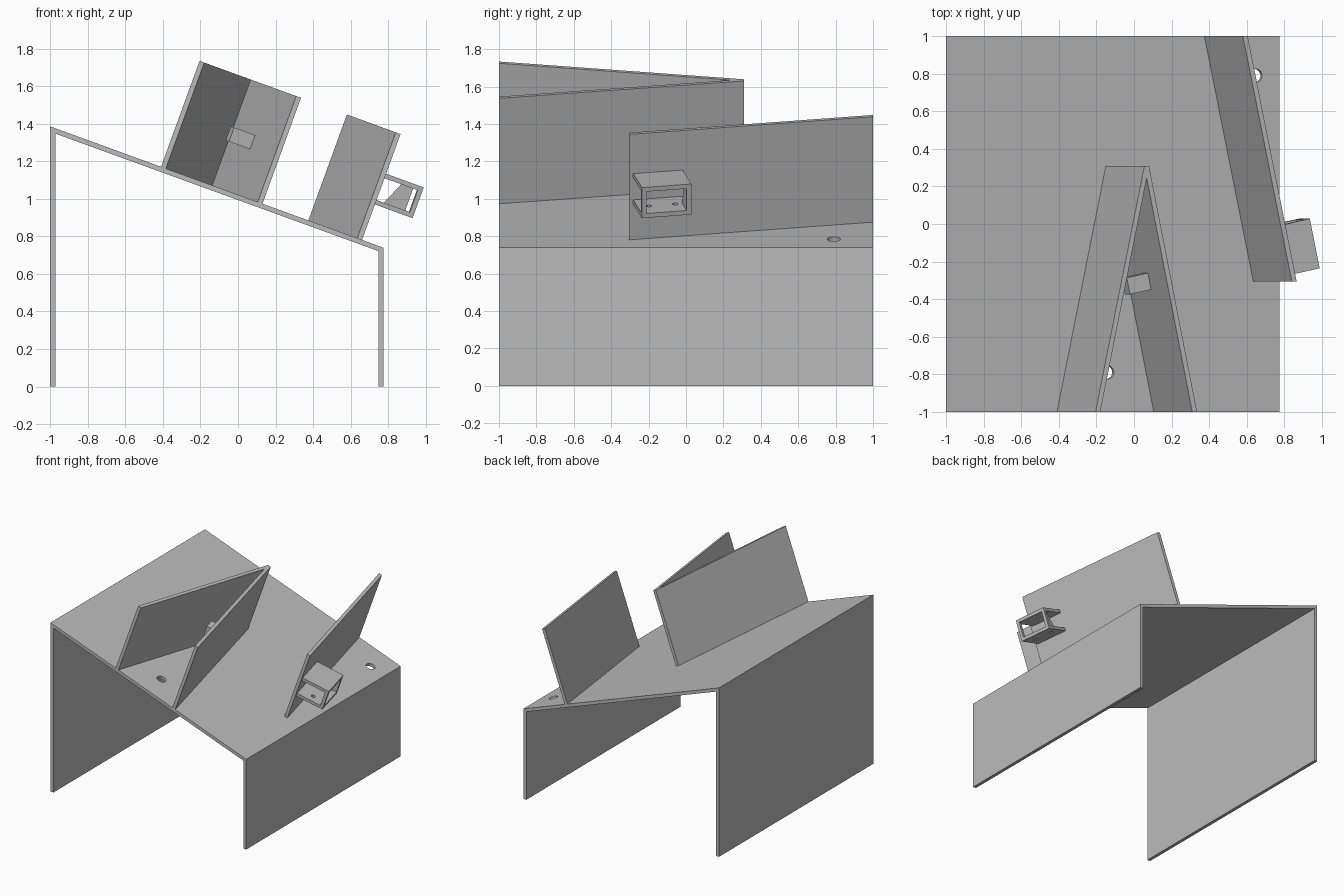
import bpy, bmesh
from math import radians
from mathutils import Matrix, Vector

old = bpy.data.objects.get("Cube")
if old:
    bpy.data.objects.remove(old)

grey = bpy.data.materials.new("plain_grey")
grey.use_nodes = True
grey.diffuse_color = (0.5, 0.5, 0.5, 1)
grey.node_tree.nodes["Principled BSDF"].inputs["Base Color"].default_value = (0.5, 0.5, 0.5, 1)

# Frame of the sloping deck: x down the slope, z square to it
TILT, SPLAY, WALL_H, T = radians(20), radians(12), 0.6, 0.027
deck = Matrix.Translation((-1, 0, 1.385)) @ Matrix.Rotation(TILT, 4, 'Y')


def wall_frame(u, y, n):
    """Frame on a splayed wall: x out of its face, y along it."""
    return deck @ Matrix.Translation((u, y, n)) @ Matrix.Rotation(SPLAY, 4, 'Z')


def finish(name, bm, matrix):
    bm.transform(matrix)
    bmesh.ops.recalc_face_normals(bm, faces=bm.faces)
    mesh = bpy.data.meshes.new(name)
    bm.to_mesh(mesh)
    bm.free()
    mesh.materials.append(grey)
    obj = bpy.data.objects.new(name, mesh)
    bpy.context.collection.objects.link(obj)
    return obj


def prism(name, points, direction, matrix=Matrix()):
    bm = bmesh.new()
    face = bm.faces.new([bm.verts.new(p) for p in points])
    new = bmesh.ops.extrude_face_region(bm, geom=[face])["geom"]
    verts = [v for v in new if isinstance(v, bmesh.types.BMVert)]
    bmesh.ops.translate(bm, verts=verts, vec=Vector(direction))
    return finish(name, bm, matrix)


def box(name, low, high, matrix):
    low, high = Vector(low), Vector(high)
    bm = bmesh.new()
    bmesh.ops.create_cube(bm, size=1)
    size = Matrix.Diagonal((*(high - low), 1))
    return finish(name, bm, matrix @ Matrix.Translation((low + high) / 2) @ size)


def rod(radius, length, matrix):
    bm = bmesh.new()
    bmesh.ops.create_cone(bm, cap_ends=True, segments=32, radius1=radius,
                          radius2=radius, depth=length)
    return finish("cutter", bm, matrix)


def cut(obj, *cutters):
    for cutter in cutters:
        cutter.hide_render = True
        mod = obj.modifiers.new("cut", 'BOOLEAN')
        mod.operation, mod.solver, mod.object = 'DIFFERENCE', 'EXACT', cutter
        bpy.context.view_layer.objects.active = obj
        bpy.ops.object.modifier_apply(modifier=mod.name)
        bpy.data.objects.remove(cutter)


# Sloping deck with two side legs, open at front and back
HIGH, LOW, RIGHT = 1.385, 0.739, 0.775
outline = [(-1, 0), (-1, HIGH), (RIGHT, LOW), (RIGHT, 0), (RIGHT - T, 0),
           (RIGHT - T, LOW - 0.018), (T - 1, HIGH - 0.038), (T - 1, 0)]
table = prism("sloping_table", [(x, -1, z) for x, z in outline], (0, 2, 0))
cut(table, *[rod(0.035, 0.2, deck @ Matrix.Translation((u, y, 0)))
             for u, y in ((0.915, -0.79), (1.755, 0.79))])

# V-shaped pair of upright walls
vee = [(0.628, -1), (0.905, 0.31), (0.931, 0.31), (1.203, -1),
       (1.176, -1), (0.918, 0.244), (0.655, -1)]
vee_wall = prism("vee_wall", [(u, y, 0) for u, y in vee], (0, 0, WALL_H), deck)

# Single angled wall
plan = [(1.463, 1), (1.463 + T, 1), (1.74 + T, -0.305), (1.74, -0.305)]
side_wall = prism("side_wall", [(u, y, 0) for u, y in plan], (0, 0, WALL_H), deck)

# Open holder on the outside of the single wall
across = Matrix.Rotation(radians(90), 4, 'Y')
frame = wall_frame(1.734, -0.15, 0.288)
cut(side_wall, rod(0.04, 0.15, frame @ across))
holder = box("outer_holder", (0, -0.135, -0.087), (0.223, 0.135, 0.087), frame)
cut(holder,
    box("cutter", (-0.1, -0.3, -0.062), (0.198, 0.3, 0.062), frame),
    box("cutter", (0.1, -0.11, -0.062), (0.3, 0.11, 0.062), frame),
    *[rod(0.015, 0.1, frame @ Matrix.Translation((0.11, y, -0.08)))
      for y in (-0.072, 0.072)])

# Small bored block inside the vee
frame = wall_frame(1.032, -0.305, 0.29)
cut(vee_wall, rod(0.032, 0.12, frame @ across))
block = box("inner_block", (-0.122, -0.045, -0.04), (0, 0.045, 0.04), frame)
cut(block, rod(0.032, 0.5, frame @ across))
